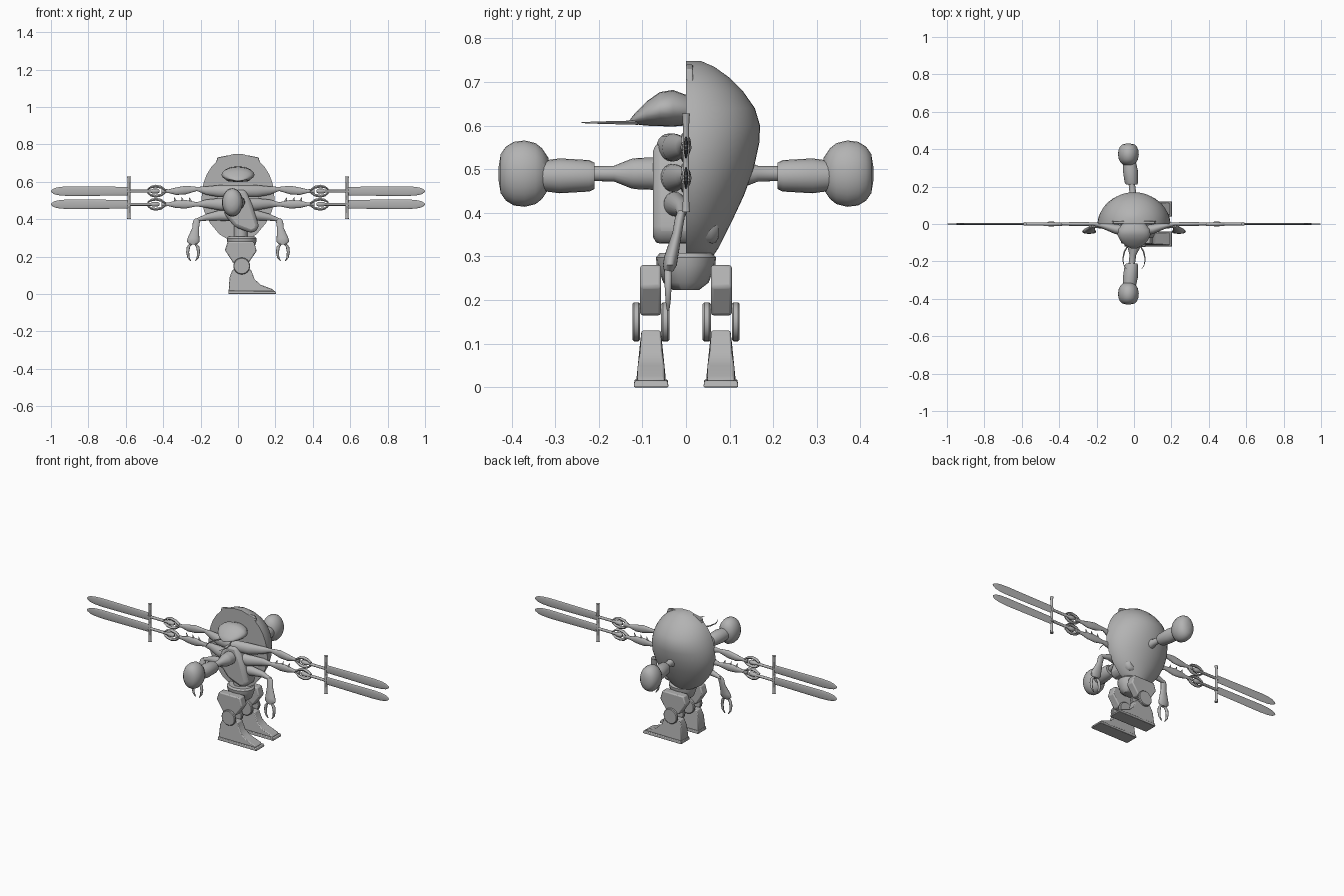
import bpy, bmesh, math

cube = bpy.data.objects.get("Cube")
if cube:
    bpy.data.objects.remove(cube)

grey = bpy.data.materials.new("plain_grey")
grey.use_nodes = True
colour = (0.45, 0.45, 0.45, 1)
grey.diffuse_color = colour
grey.node_tree.nodes["Principled BSDF"].inputs["Base Color"].default_value = colour

ONE = [(1, 1)]
LEFT_RIGHT = [(1, 1), (-1, 1)]
FRONT_BACK = [(1, 1), (1, -1)]


def finish(name, bm, bevel=0):
    bmesh.ops.recalc_face_normals(bm, faces=bm.faces)
    mesh = bpy.data.meshes.new(name)
    bm.to_mesh(mesh)
    bm.free()
    mesh.materials.append(grey)
    mesh.polygons.foreach_set("use_smooth", [True] * len(mesh.polygons))
    mesh.set_sharp_from_angle(angle=math.radians(40))
    obj = bpy.data.objects.new(name, mesh)
    bpy.context.collection.objects.link(obj)
    if bevel:
        mod = obj.modifiers.new("bevel", "BEVEL")
        mod.width = bevel
        mod.segments = 2
    return obj


def loft(name, axis, rows, signs=ONE, seg=20, half=False):
    """Skin elliptical sections; each row is x, y, z and two radii."""
    for sx, sy in signs:
        bm = bmesh.new()
        rings = []
        for x, y, z, ra, rb in rows:
            ring = []
            for i in range(seg):
                t = math.tau * i / seg
                a, b = ra * math.cos(t), rb * math.sin(t)
                if half:
                    b = max(b, 0)
                off = {"x": (0, a, b), "y": (a, 0, b), "z": (a, b, 0)}[axis]
                ring.append(bm.verts.new((sx * (x + off[0]), sy * (y + off[1]), z + off[2])))
            rings.append(ring)
        for r, s in zip(rings, rings[1:]):
            for i in range(seg):
                j = (i + 1) % seg
                bm.faces.new((r[i], r[j], s[j], s[i]))
        bm.faces.new(rings[0])
        bm.faces.new(rings[-1])
        finish(name, bm)


def prism(name, points, yc, signs=ONE, bevel=0.006):
    """Side profile of x, z and half width, spread across y."""
    for sx, sy in signs:
        bm = bmesh.new()
        a = [bm.verts.new((sx * x, sy * (yc - w), z)) for x, z, w in points]
        b = [bm.verts.new((sx * x, sy * (yc + w), z)) for x, z, w in points]
        bm.faces.new(a)
        bm.faces.new(b)
        for i in range(len(a)):
            j = (i + 1) % len(a)
            bm.faces.new((a[i], a[j], b[j], b[i]))
        finish(name, bm, bevel)


# Domed back shell with flat front
shell = [(.29, .05, .055), (.32, .10, .075), (.38, .15, .105), (.44, .18, .133),
         (.50, .195, .155), (.56, .192, .168), (.60, .182, .17), (.64, .167, .158),
         (.68, .142, .13), (.71, .112, .10), (.735, .07, .065), (.748, .025, .035)]
loft("back_shell", "z", [(0, 0, z, w, d) for z, w, d in shell], seg=48, half=True)
outline = [(-.11, .73), (-.06, .74), (.06, .74), (.11, .73), (.13, .66), (-.13, .66)]
prism("collar", [(x, z, .008) for x, z in outline], .008, bevel=.003)

# Tilted torso, waist and pelvis
torso = [(-.07, .50), (-.03, .56), (.04, .56), (.075, .48), (.11, .37),
         (.105, .34), (.07, .325), (-.02, .36), (-.075, .43)]
prism("torso", [(x, z, .076) for x, z in torso], 0, bevel=.025)
loft("waist", "z", [(.015, 0, z, .036, .036) for z in (.29, .39)])
loft("pelvis", "z", [(.02, 0, z, a, b) for z, a, b in
                     [(.223, .045, .03), (.24, .065, .052), (.28, .078, .067),
                      (.298, .08, .069), (.308, .07, .06)]])

# Head and mandibles
loft("head", "y", [(0, y, z, a, b) for y, z, a, b in
                   [(.005, .635, .06, .034), (-.03, .64, .085, .042), (-.06, .638, .088, .039),
                    (-.09, .628, .072, .028), (-.115, .617, .046, .014), (-.13, .608, .015, .004)]])
loft("mandible", "y", [(x, y, .607, r, r) for x, y, r in
                       [(.03, -.11, .005), (.052, -.15, .004), (.06, -.19, .003),
                        (.054, -.22, .002), (.042, -.24, .001)]], LEFT_RIGHT, seg=8)

# Heavy arms reaching to front and back
loft("upper_arm", "y", [(x, y, .49, r, r) for x, y, r in
                        [(0, .05, .038), (0, .11, .036), (0, .125, .034), (-.006, .165, .018),
                         (-.012, .215, .017)]], FRONT_BACK)
loft("forearm", "y", [(x, y, .485, r, r) for x, y, r in
                      [(-.012, .21, .03), (-.014, .222, .036), (-.02, .29, .04),
                       (-.025, .335, .034)]], FRONT_BACK)
loft("fist", "y", [(-.03, y, .49, r * .73, r) for y, r in
                   [(.315, .035), (.33, .058), (.345, .07), (.37, .076), (.395, .073),
                    (.413, .062), (.425, .045), (.43, .015)]], FRONT_BACK, seg=28)

# Two pairs of slim arms, each holding a sword
for level in (.55, .48):
    label = "upper" if level > .5 else "lower"
    tilt = .012 if level > .5 else 0
    loft(label + "_side_arm", "x", [(x, y, level + dz, a, b) for x, y, dz, a, b in
                                    [(0, -.04, 0, .028, .032), (.10, -.028, 0, .026, .032),
                                     (.17, -.008, .003, .016, .022), (.22, 0, tilt, .008, .011),
                                     (.28, 0, tilt / 2, .012, .023), (.33, 0, 0, .011, .02),
                                     (.37, 0, 0, .007, .01), (.41, 0, 0, .008, .012)]], LEFT_RIGHT)
    for side in (1, -1):
        loft(label + "_claw", "x", [(x, -.002, level + side * dz, .009, r) for x, dz, r in
                                    [(.385, .004, .006), (.41, .021, .008), (.44, .027, .008),
                                     (.465, .022, .007), (.485, .009, .004)]], LEFT_RIGHT, seg=10)
    loft("sword_grip", "x", [(x, 0, level, r, r) for x, r in
                             [(.42, .006), (.43, .013), (.455, .013), (.465, .008), (.59, .008)]],
         LEFT_RIGHT, seg=12)
    loft("sword_guard", "z", [(.583, 0, level + dz, r, r) for dz, r in
                              [(-.078, .01), (-.065, .008), (0, .007), (.065, .008), (.078, .01)]],
         LEFT_RIGHT, seg=10)
    loft("sword_blade", "x", [(x, 0, level, d, h) for x, d, h in
                              [(.585, .005, .023), (.9, .005, .026), (.95, .004, .023),
                               (.98, .003, .017), (.995, .002, .008), (1, .001, .002)]], LEFT_RIGHT)

# Spines on the lower slim arms
for x in (.25, .29, .33):
    loft("arm_spine", "z", [(x, 0, .485, .012, .006), (x + .012, 0, .518, .001, .001)],
         LEFT_RIGHT, seg=8)

# Hanging arms with pincers
loft("lower_rib", "x", [(x, y, z, a, b) for x, y, z, a, b in
                        [(0, -.035, .42, .028, .03), (.1, -.025, .42, .025, .028),
                         (.17, -.01, .41, .015, .018), (.225, -.01, .395, .009, .008)]], LEFT_RIGHT)
loft("hanging_arm", "z", [(x, y, z, a, b) for x, y, z, a, b in
                          [(.215, -.01, .405, .012, .008), (.222, -.014, .39, .019, .011),
                           (.226, -.02, .355, .018, .011), (.238, -.034, .30, .031, .016),
                           (.24, -.037, .28, .034, .016), (.24, -.04, .265, .018, .01)]], LEFT_RIGHT)
for side in (1, -1):
    loft("pincer", "z", [(.24 + side * dx, -.041, z, r, r) for dx, z, r in
                         [(.008, .273, .008), (.025, .252, .009), (.029, .225, .008),
                          (.025, .195, .006), (.012, .176, .003)]], LEFT_RIGHT, seg=10)

# Legs, striding along +x
thigh = [(-.055, .28), (-.07, .235), (-.025, .165), (.055, .165), (.1, .23), (.085, .28)]
prism("thigh", [(x, z, .024) for x, z in thigh], .081, FRONT_BACK)
for inner, outer in ((.038, .057), (.105, .123)):
    rim = .004
    loft("knee_disc", "y", [(.02, inner, .15, .041, .041), (.02, inner + rim, .15, .045, .045),
                            (.02, outer - rim, .15, .045, .045), (.02, outer, .15, .041, .041)],
         FRONT_BACK, seg=24)
prism("boot", [(-.05, .015, .034), (-.045, .09, .027), (-.03, .13, .022), (.07, .13, .022),
               (.088, .08, .026), (.12, .05, .03), (.185, .026, .03), (.195, .015, .032)],
      .08, FRONT_BACK, .004)
prism("sole", [(-.052, 0, .04), (-.052, .018, .038), (.2, .015, .038), (.205, 0, .04)],
      .08, FRONT_BACK, .003)
